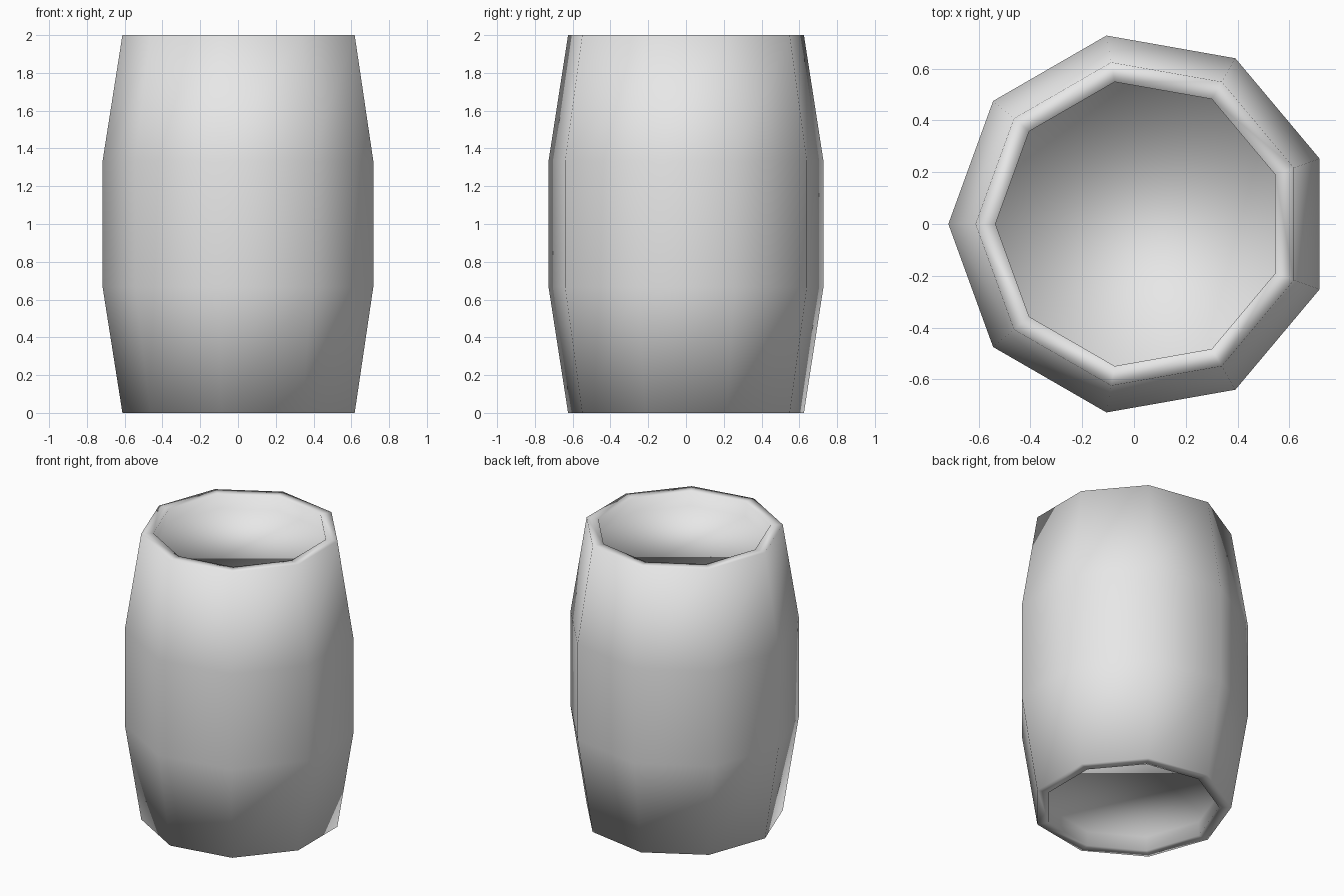
import bpy
import bmesh
from math import cos, sin, tau

SIDES = 9
CENTRE_X = 0.022

cube = bpy.data.objects.get("Cube")
if cube:
    bpy.data.objects.remove(cube, do_unlink=True)

grey = bpy.data.materials.new("light_grey")
grey.use_nodes = True
colour = (0.8, 0.8, 0.8, 1)
grey.diffuse_color = colour
grey.node_tree.nodes["Principled BSDF"].inputs["Base Color"].default_value = colour

# Profile of radius and height, from the bottom recess around the outside to the top recess
lower = [(0.557, 0.1), (0.557, 0), (0.634, 0), (0.739, 0.667)]
profile = lower + [(r, 2 - z) for r, z in reversed(lower)]


def ring(bm, radius, z):
    """One nine-sided ring with a corner pointing to -x."""
    angles = [tau * (i / SIDES + 0.5) for i in range(SIDES)]
    return [bm.verts.new((CENTRE_X + radius * cos(a), radius * sin(a), z)) for a in angles]


# Barrel body: staves, flat rims and recessed end caps in one smooth skin
bm = bmesh.new()
rings = [ring(bm, r, z) for r, z in profile]
for a, b in zip(rings, rings[1:]):
    for i in range(SIDES):
        j = (i + 1) % SIDES
        bm.faces.new((a[i], a[j], b[j], b[i]))
bm.faces.new(reversed(rings[0]))
bm.faces.new(rings[-1])
bmesh.ops.recalc_face_normals(bm, faces=bm.faces)
for face in bm.faces:
    face.smooth = True

mesh = bpy.data.meshes.new("barrel")
bm.to_mesh(mesh)
bm.free()
mesh.materials.append(grey)
bpy.context.collection.objects.link(bpy.data.objects.new("barrel", mesh))
